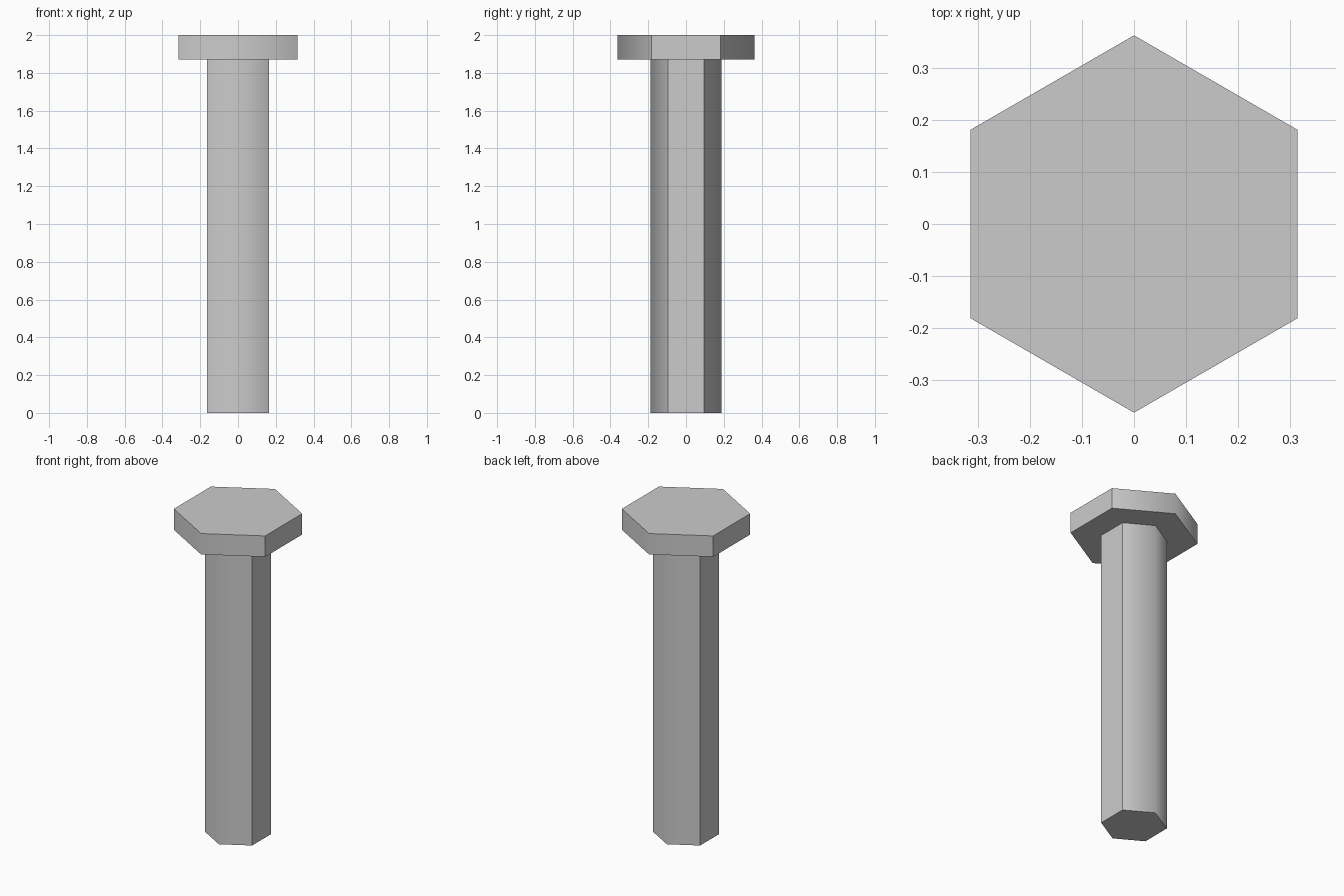
import bpy
import math

if "Cube" in bpy.data.objects:
    bpy.data.objects.remove(bpy.data.objects["Cube"])


def hex_prism(name, radius, z0, z1):
    # hexagonal prism with corners pointing along +y and -y
    bpy.ops.mesh.primitive_cylinder_add(
        vertices=6, radius=radius, depth=z1 - z0, location=(0, 0, (z0 + z1) / 2))
    obj = bpy.context.object
    obj.name = name
    mesh = obj.data
    mesh.shade_smooth()
    # only the front and back corner edges stay soft
    for e in mesh.edges:
        a, b = (mesh.vertices[i].co for i in e.vertices)
        vertical = abs(a.z - b.z) > 1e-4
        e.use_edge_sharp = not (vertical and abs(a.x) < 1e-4)
    return obj


# Long shank
hex_prism("bolt_shank", 0.188, 0.0, 1.87)

# Wide flat head
hex_prism("bolt_head", 0.363, 1.87, 2.0)
